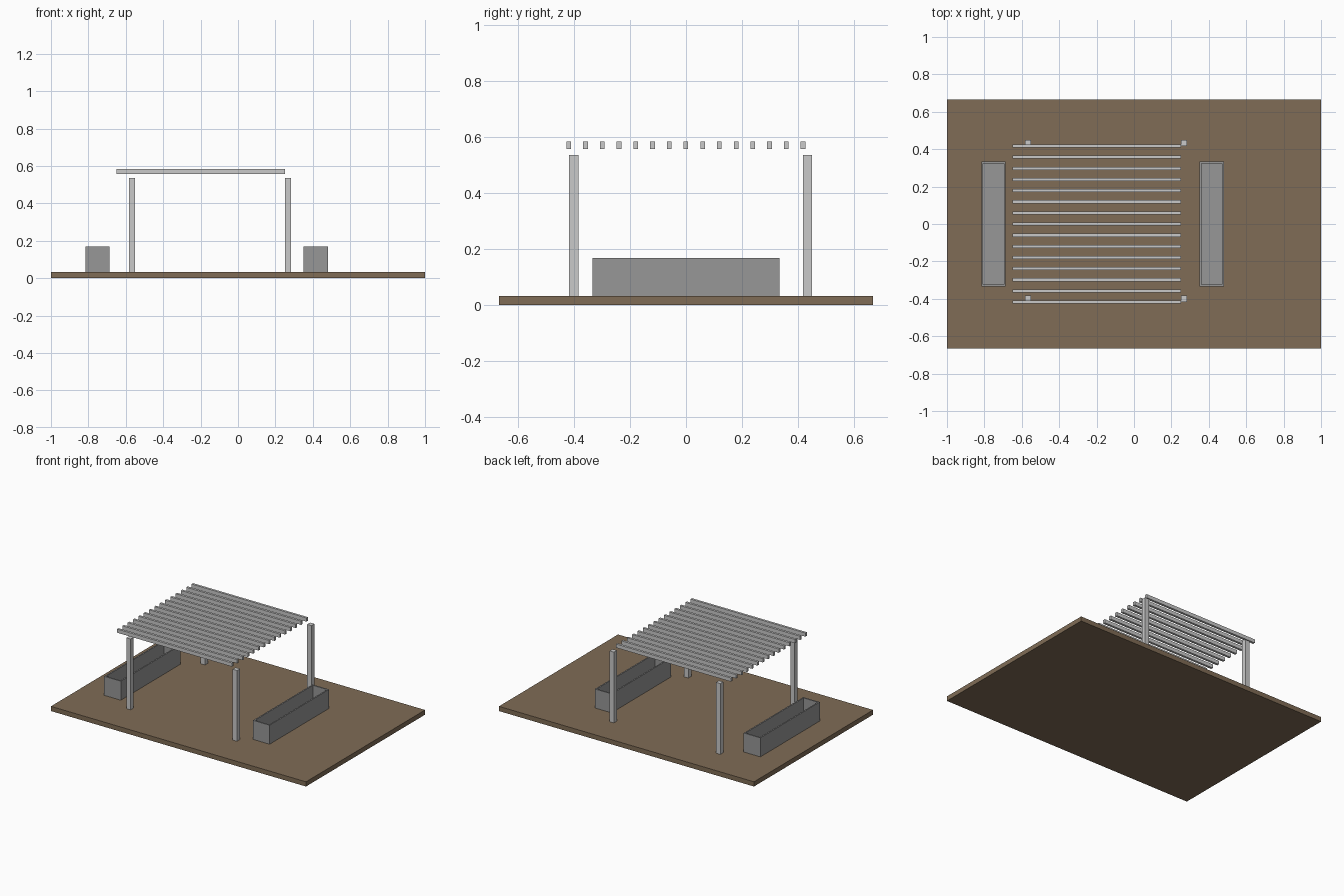
import bpy, bmesh
from mathutils import Matrix, Vector

if "Cube" in bpy.data.objects:
    bpy.data.objects.remove(bpy.data.objects["Cube"])


def material(name, rgb):
    m = bpy.data.materials.new(name)
    m.diffuse_color = (*rgb, 1)
    m.use_nodes = True
    m.node_tree.nodes["Principled BSDF"].inputs["Base Color"].default_value = m.diffuse_color
    return m


earth = material("brown_decking", (0.215, 0.15, 0.092))
pale = material("pale_grey_timber", (0.59, 0.59, 0.59))
grey = material("mid_grey_planter", (0.31, 0.31, 0.31))


def add_box(bm, lo, hi):
    lo, hi = Vector(lo), Vector(hi)
    mat = Matrix.Translation((lo + hi) / 2) @ Matrix.Diagonal((*(hi - lo), 1))
    bmesh.ops.create_cube(bm, size=1, matrix=mat)


def finish(name, bm, mat):
    mesh = bpy.data.meshes.new(name)
    bm.to_mesh(mesh)
    bm.free()
    mesh.materials.append(mat)
    obj = bpy.data.objects.new(name, mesh)
    bpy.context.collection.objects.link(obj)
    return obj


def box(name, lo, hi, mat):
    bm = bmesh.new()
    add_box(bm, lo, hi)
    return finish(name, bm, mat)


DECK = 0.0333

# Deck slab
box("deck", (-1, -0.6667, 0), (1, 0.6667, DECK), earth)

# Four square posts
h = 0.0167
for x, side in ((-0.567, "left"), (0.267, "right")):
    for y, end in ((-0.4, "front"), (0.433, "back")):
        box(f"{end}_{side}_post", (x - h, y - h, DECK), (x + h, y + h, 0.535), pale)

# Row of roof slats
for i in range(15):
    y = -0.4175 + i * 0.0596
    box(f"roof_slat_{i + 1}", (-0.65, y - 0.0083, 0.557), (0.25, y + 0.0083, 0.583), pale)

# Open planter troughs: box with inset rim and sunken floor
WALL, FLOOR = 0.0133, 0.0133
for x, side in ((-0.751, "left"), (0.416, "right")):
    bm = bmesh.new()
    add_box(bm, (x - 0.065, -0.333, DECK), (x + 0.065, 0.333, 0.168))
    bm.normal_update()
    top = max(bm.faces, key=lambda f: f.calc_center_median().z)
    bmesh.ops.inset_region(bm, faces=[top], thickness=WALL)
    hole = bmesh.ops.extrude_face_region(bm, geom=[top])["geom"]
    verts = [v for v in hole if isinstance(v, bmesh.types.BMVert)]
    if top.is_valid:
        bmesh.ops.delete(bm, geom=[top], context='FACES_ONLY')
    for v in verts:
        v.co.z = DECK + FLOOR
    bmesh.ops.recalc_face_normals(bm, faces=bm.faces[:])
    finish(f"{side}_planter", bm, grey)
